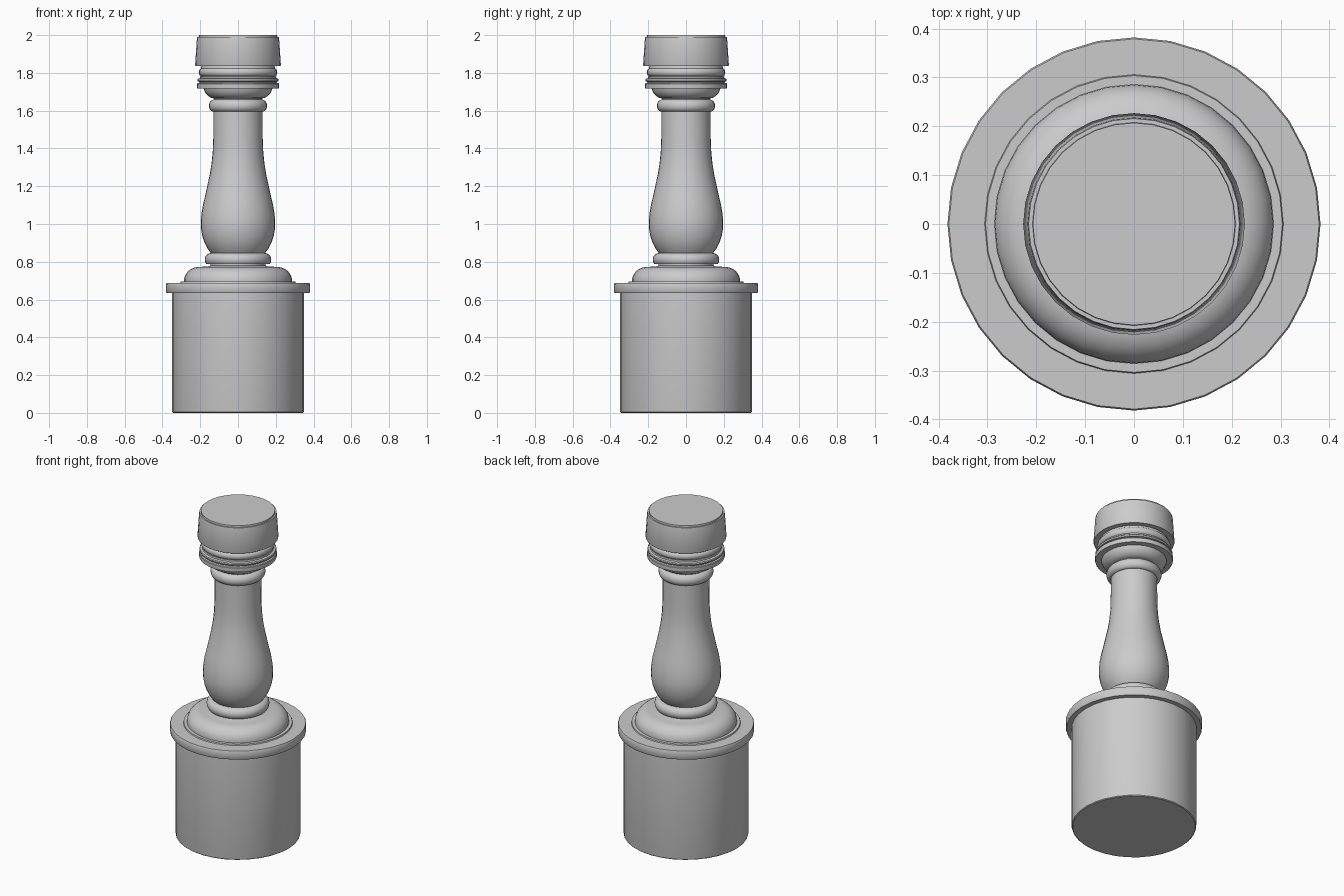
import bpy, bmesh, math

SIDES = 32
grey = bpy.data.materials.new("plain_grey")
grey.diffuse_color = (0.6, 0.6, 0.6, 1)


def lathe(name, profile, cap_bottom=False, cap_top=False):
    """Spin an (r, z) profile, listed bottom to top, around the z axis."""
    bm = bmesh.new()
    rings = []
    for r, z in profile:
        rings.append([bm.verts.new((r * math.cos(2 * math.pi * i / SIDES),
                                    r * math.sin(2 * math.pi * i / SIDES), z))
                      for i in range(SIDES)])
    for a, b in zip(rings, rings[1:]):
        for i in range(SIDES):
            j = (i + 1) % SIDES
            bm.faces.new((a[i], a[j], b[j], b[i]))
    if cap_bottom:
        bm.faces.new(rings[0][::-1])
    if cap_top:
        bm.faces.new(rings[-1])
    mesh = bpy.data.meshes.new(name)
    bm.to_mesh(mesh)
    bm.free()
    mesh.materials.append(grey)
    ob = bpy.data.objects.new(name, mesh)
    bpy.context.collection.objects.link(ob)
    bpy.ops.object.select_all(action='DESELECT')
    ob.select_set(True)
    bpy.context.view_layer.objects.active = ob
    bpy.ops.object.shade_smooth_by_angle(angle=math.radians(35))
    return ob


def arc(r, z, rr, rz, a0, a1, n=8):
    """Elliptical arc of profile points, angles in degrees."""
    pts = []
    for i in range(n + 1):
        t = math.radians(a0 + (a1 - a0) * i / n)
        pts.append((r + rr * math.cos(t), z + rz * math.sin(t)))
    return pts


# Drum base with a softened bottom edge
lathe("base_drum", [(0.343, 0), (0.348, 0.004), (0.35, 0.012), (0.35, 0.635)], cap_bottom=True)

# Overhanging rim slab and thin step
lathe("base_rim", [(0.35, 0.635), (0.378, 0.635), (0.381, 0.64), (0.382, 0.682), (0.379, 0.688),
                   (0.306, 0.688), (0.304, 0.695), (0.286, 0.695)])

# Rounded dome on the rim
lathe("base_dome", [(0.286, 0.695)] + arc(0.205, 0.70, 0.081, 0.073, 0, 90)
      + [(0.16, 0.775), (0.146, 0.78), (0.146, 0.788)])

# Lower collar
lathe("lower_collar", [(0.146, 0.788), (0.168, 0.788)]
      + arc(0.145, 0.812, 0.031, 0.033, -35, 80) + [(0.143, 0.846)])

# Vase-shaped shaft
lathe("shaft", [(0.143, 0.846), (0.160, 0.868), (0.177, 0.90), (0.189, 0.935), (0.196, 0.975),
                (0.197, 1.01), (0.194, 1.05), (0.186, 1.10), (0.174, 1.15), (0.163, 1.20),
                (0.150, 1.26), (0.140, 1.32), (0.134, 1.38), (0.131, 1.45), (0.130, 1.595)])

# Upper collar and neck
lathe("upper_collar", [(0.130, 1.595)] + arc(0.128, 1.626, 0.026, 0.032, -78, 78, 10)
      + [(0.128, 1.66), (0.128, 1.665)])

# Cup under the head
lathe("head_cup", [(0.128, 1.665), (0.142, 1.668), (0.158, 1.677), (0.170, 1.69), (0.178, 1.704),
                   (0.182, 1.717)])

# Stacked head mouldings
lathe("head_mouldings", [(0.182, 1.717), (0.217, 1.717), (0.218, 1.722), (0.218, 1.742),
                         (0.215, 1.746), (0.205, 1.748), (0.205, 1.753), (0.214, 1.755),
                         (0.216, 1.763), (0.213, 1.769), (0.201, 1.772), (0.200, 1.782)]
      + arc(0.190, 1.803, 0.018, 0.022, -70, 70, 6) + [(0.194, 1.836)])

# Slightly flared cap
lathe("head_cap", [(0.194, 1.836), (0.225, 1.836), (0.227, 1.841), (0.218, 1.978), (0.216, 1.99),
                   (0.208, 1.99), (0.207, 2.0)], cap_top=True)
